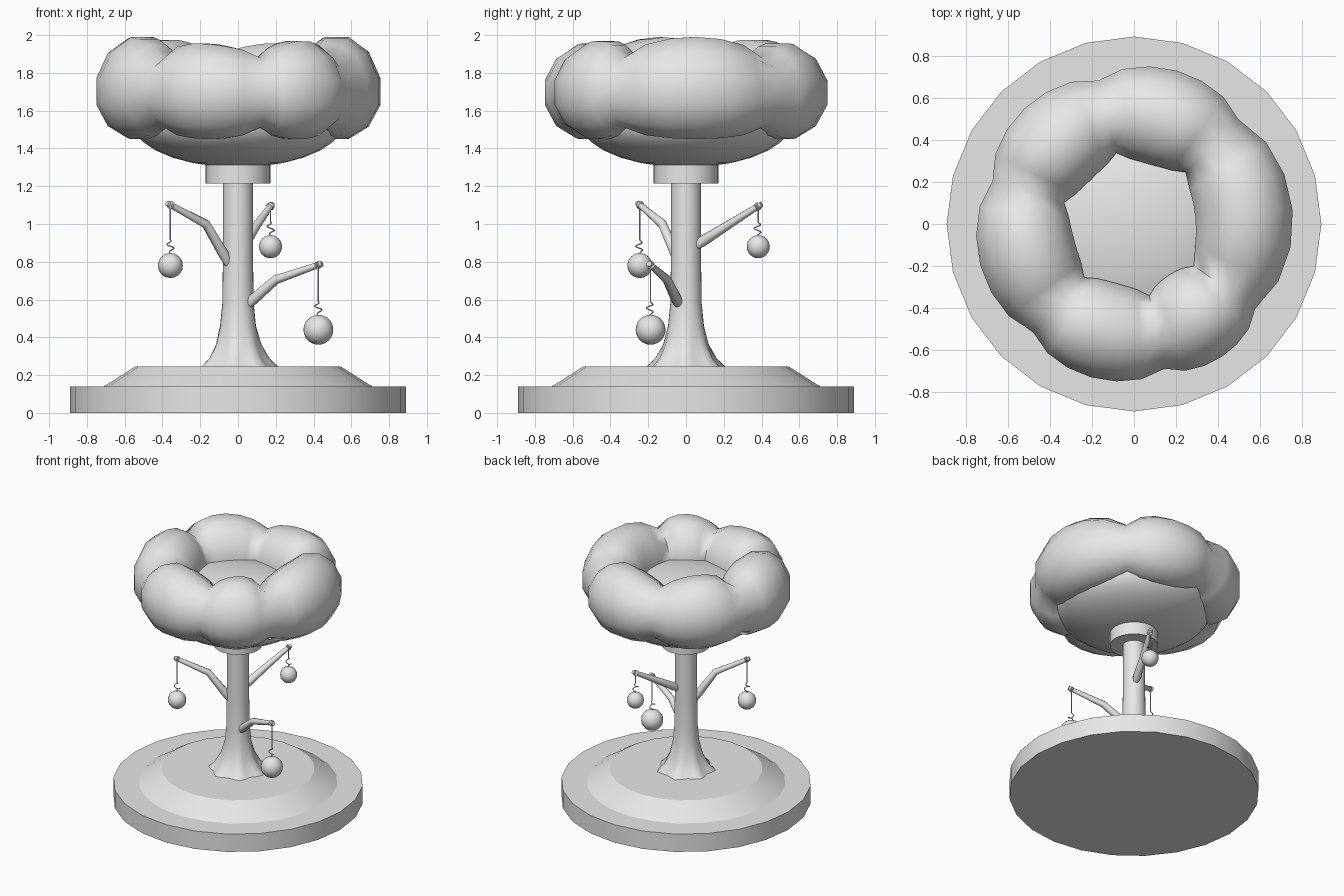
import bpy, bmesh, math
from mathutils import Vector

cube = bpy.data.objects.get("Cube")
if cube:
    bpy.data.objects.remove(cube, do_unlink=True)

# Single plain grey material
grey = bpy.data.materials.new("plain_grey")
grey.use_nodes = True
grey.diffuse_color = (0.8, 0.8, 0.8, 1)
grey.node_tree.nodes["Principled BSDF"].inputs["Base Color"].default_value = (0.8, 0.8, 0.8, 1)


def finish(name, bm, angle=35):
    bmesh.ops.recalc_face_normals(bm, faces=bm.faces)
    mesh = bpy.data.meshes.new(name)
    bm.to_mesh(mesh)
    bm.free()
    mesh.materials.append(grey)
    obj = bpy.data.objects.new(name, mesh)
    bpy.context.collection.objects.link(obj)
    bpy.ops.object.select_all(action='DESELECT')
    obj.select_set(True)
    bpy.context.view_layer.objects.active = obj
    bpy.ops.object.shade_smooth_by_angle(angle=math.radians(angle))
    return obj


def skin(bm, rings, closed=False):
    """Join point rings with quads; cap the ends unless closed in a loop."""
    loops = [[bm.verts.new(p) for p in ring] for ring in rings]
    n = len(loops[0])
    for i in range(len(loops) - (0 if closed else 1)):
        a, b = loops[i], loops[(i + 1) % len(loops)]
        for j in range(n):
            bm.faces.new((a[j], a[(j + 1) % n], b[(j + 1) % n], b[j]))
    if not closed:
        bm.faces.new(loops[0])
        bm.faces.new(loops[-1])


def lathe(name, profile, sides, lobes=0, angle=35):
    """Profile rows are radius, height and lobe depth."""
    rings = []
    for r, z, depth in profile:
        ring = []
        for j in range(sides):
            a = math.tau * j / sides
            rr = r + depth * math.cos(lobes * a)
            ring.append((rr * math.cos(a), rr * math.sin(a), z))
        rings.append(ring)
    bm = bmesh.new()
    skin(bm, rings)
    return finish(name, bm, angle)


def tube(bm, points, radii, sides):
    points = [Vector(p) for p in points]
    rings = []
    for i, p in enumerate(points):
        d = (points[min(i + 1, len(points) - 1)] - points[max(i - 1, 0)]).normalized()
        u = d.cross(Vector((0.3, -0.9, 0.1))).normalized()
        v = d.cross(u)
        rings.append([p + radii[i] * (u * math.cos(math.tau * j / sides)
                                      + v * math.sin(math.tau * j / sides))
                      for j in range(sides)])
    skin(bm, rings)


def ball(name, centre, scale, u, v):
    bm = bmesh.new()
    bmesh.ops.create_uvsphere(bm, u_segments=u, v_segments=v, radius=1)
    bmesh.ops.scale(bm, vec=scale, verts=bm.verts)
    bmesh.ops.translate(bm, vec=centre, verts=bm.verts)
    return finish(name, bm, 60)


# Base: flat disc with a bevelled step
lathe("base_disc", [(0.89, 0, 0), (0.89, 0.14, 0)], 24)
lathe("base_step", [(0.71, 0.135, 0), (0.71, 0.14, 0), (0.545, 0.245, 0)], 24, angle=25)

# Trunk with flared, lobed foot, and collar under the bed
lathe("trunk", [(0.2, 0.24, 0.018), (0.155, 0.29, 0.011), (0.12, 0.36, 0.005),
                (0.095, 0.46, 0), (0.083, 0.58, 0), (0.08, 0.8, 0), (0.08, 1.23, 0)],
      28, lobes=7, angle=50)
lathe("collar", [(0.172, 1.215, 0), (0.172, 1.32, 0)], 24)

# Bed: rounded cushion surrounded by a puffy lobed ring
ball("bed_cushion", (0, 0, 1.54), (0.56, 0.56, 0.24), 24, 14)

notches = [45, 104, 163, 227, 282, 325, 405]
rings = []
for start, end in zip(notches, notches[1:]):
    for k in range(6):
        t = k / 6
        a = math.radians(start + (end - start) * t)
        puff = math.sin(math.pi * t) ** 0.6
        wide = 0.18 + 0.055 * puff
        tall = 0.185 + 0.062 * puff
        lift = 0.05 * puff * abs(math.cos(a))
        ring = []
        for j in range(12):
            b = math.tau * (j + 0.5) / 12
            r = 0.525 + wide * 1.02 * math.cos(b)
            up = math.sin(b)
            z = 1.695 + up * (tall + (lift if up > 0 else 0)) * 1.03
            ring.append((r * math.cos(a), r * math.sin(a), z))
        rings.append(ring)
bm = bmesh.new()
skin(bm, rings, closed=True)
finish("bed_ring", bm, 80)

# Branches, each with a knotted string and a hanging ball
branches = {
    "left_back": ([(0.03, 0.05, 0.88), (0.045, 0.09, 0.91), (0.09, 0.2, 0.98), (0.18, 0.4, 1.105)],
                  0.88, 0.061),
    "right_front": ([(-0.04, -0.03, 0.77), (-0.07, -0.05, 0.83), (-0.17, -0.125, 1.0), (-0.375, -0.255, 1.11)],
                    0.78, 0.066),
    "left_front": ([(0.04, -0.03, 0.56), (0.08, -0.05, 0.6), (0.2, -0.1, 0.705), (0.445, -0.195, 0.79)],
                   0.44, 0.079),
}
for side, (path, ball_z, size) in branches.items():
    bm = bmesh.new()
    tube(bm, path, [0.02, 0.029, 0.024, 0.015], 10)
    finish(side + "_branch", bm, 50)

    # Knot wound round the tip
    tip, elbow = Vector(path[-1]), Vector(path[-2])
    d = (tip - elbow).normalized()
    knot = tip - d * 0.022
    bm = bmesh.new()
    for s in (-0.007, 0.003):
        tube(bm, [knot + d * (s + o) for o in (-0.004, 0, 0.004)], [0.018, 0.022, 0.018], 10)
    finish(side + "_knot", bm, 50)

    # String with a loose curl just above the ball
    top = ball_z + size
    points = [(knot.x, knot.y, knot.z), (knot.x, knot.y, top + 0.07)]
    for k in range(1, 14):
        a = math.tau * k / 9
        w = 0.022 * math.sin(math.pi * k / 14)
        points.append((knot.x + w * math.cos(a), knot.y + w * math.sin(a), top + 0.07 - 0.005 * k))
    points.append((knot.x, knot.y, top - 0.01))
    bm = bmesh.new()
    tube(bm, points, [0.0035] * len(points), 6)
    finish(side + "_string", bm, 60)

    ball(side + "_ball", (knot.x, knot.y, ball_z), (size,) * 3, 16, 12)
